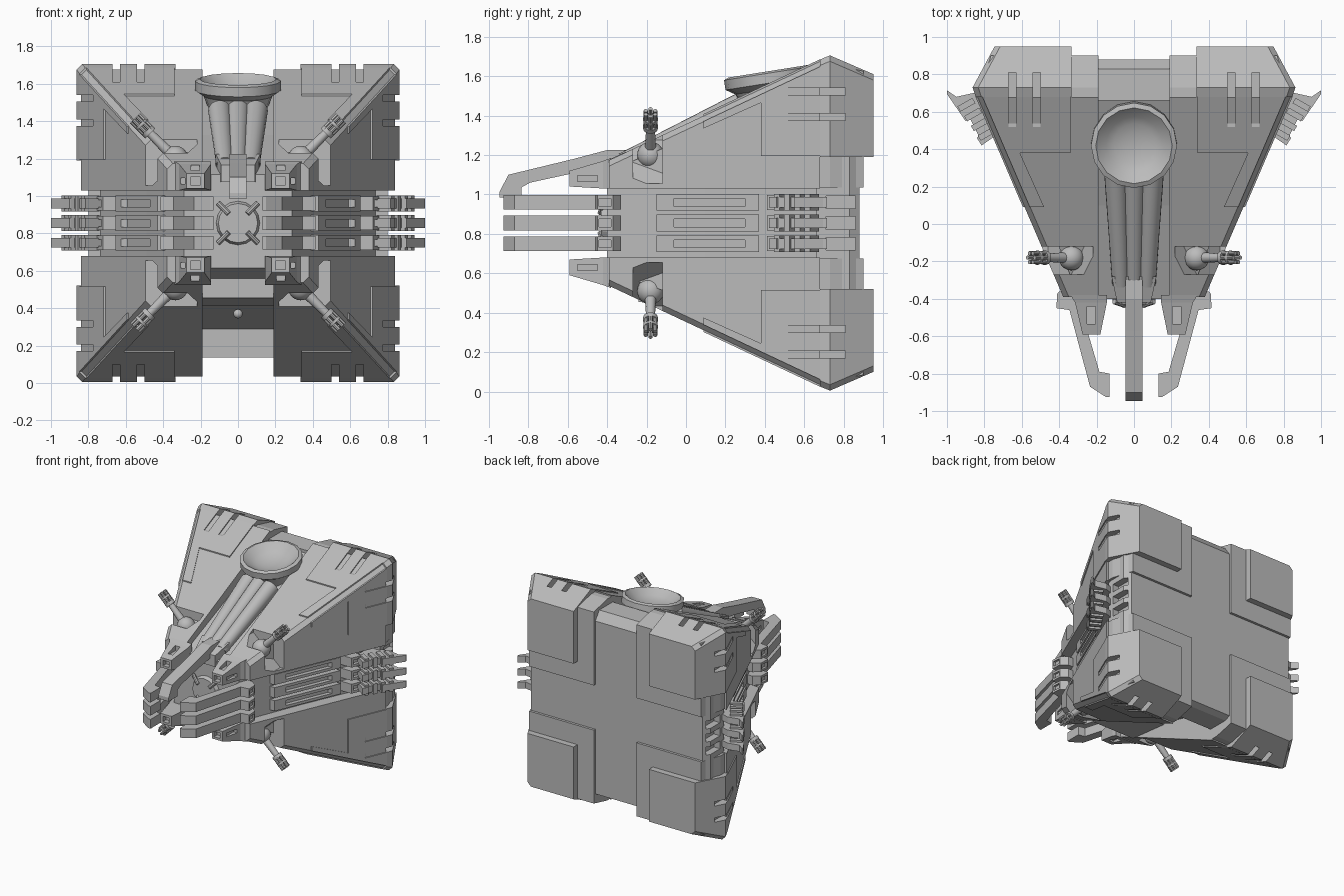
import bpy, bmesh, math
from mathutils import Vector, Matrix

if "Cube" in bpy.data.objects:
    bpy.data.objects.remove(bpy.data.objects["Cube"])

C = 0.855                       # height of the ship's long axis
ROWS = (-0.105, 0.0, 0.105)     # three side rows
grey = bpy.data.materials.new("hull grey")
grey.diffuse_color = (0.5, 0.5, 0.5, 1)
grey.use_nodes = True
grey.node_tree.nodes["Principled BSDF"].inputs["Base Color"].default_value = grey.diffuse_color

def hx(y): return 0.86 - 0.43 * (0.73 - y)    # hull half width
def hz(y): return 0.845 - 0.47 * (0.73 - y)   # hull half height

def make(name, bm, mirror="", cutter=None, smooth=None):
    bmesh.ops.recalc_face_normals(bm, faces=bm.faces)
    me = bpy.data.meshes.new(name)
    bm.to_mesh(me); bm.free()
    me.materials.append(grey)
    ob = bpy.data.objects.new(name, me)
    bpy.context.collection.objects.link(ob)
    ob.location.z = C
    if smooth:
        bpy.context.view_layer.objects.active = ob
        ob.select_set(True)
        bpy.ops.object.shade_smooth_by_angle(angle=math.radians(smooth))
        ob.select_set(False)
    if cutter:
        m = ob.modifiers.new("cut", "BOOLEAN")
        m.operation, m.solver, m.object = "DIFFERENCE", "EXACT", cutter
    if mirror:
        m = ob.modifiers.new("mirror", "MIRROR")
        m.use_axis = ["X" in mirror, False, "Z" in mirror]
        m.use_mirror_merge = False
    return ob

def make_cutter(name, bm):
    ob = make(name, bm)
    ob.hide_render = True
    ob.display_type = "WIRE"
    return ob

def skin(bm, rings):
    """Close a solid over matching rings of points."""
    vs = [[bm.verts.new(p) for p in r] for r in rings]
    n = len(vs[0])
    bm.faces.new(vs[0]); bm.faces.new(vs[-1])
    for a, b in zip(vs, vs[1:]):
        for i in range(n):
            bm.faces.new((a[i], a[(i+1) % n], b[(i+1) % n], b[i]))
    return bm

def loft(bm, sections):         # sections: (y, [(x, z)...])
    return skin(bm, [[(x, y, z) for x, z in p] for y, p in sections])

def rect(x0, x1, z0, z1): return [(x0, z0), (x1, z0), (x1, z1), (x0, z1)]

def box(bm, x0, x1, y0, y1, z0, z1):
    return loft(bm, [(y, rect(x0, x1, z0, z1)) for y in (y0, y1)])

def side_bar(bm, y0, y1, z, h, d0, d1):   # bar following the sloping side
    return loft(bm, [(y, rect(hx(y)+d0, hx(y)+d1, z-h, z+h)) for y in (y0, y1)])

def plan(bm, pts, z0, z1):      # outline in x, y extruded upward
    return skin(bm, [[(x, y, z) for x, y in pts] for z in (z0, z1)])

def rod(bm, a, b, r1, r2, n=16):
    a, b = Vector(a), Vector(b)
    m = Matrix.Translation((a+b)/2) @ (b-a).to_track_quat("Z", "Y").to_matrix().to_4x4()
    bmesh.ops.create_cone(bm, cap_ends=True, segments=n, radius1=r1, radius2=r2,
                          depth=(b-a).length, matrix=m)
    return bm

def corner(x0, z0, x1, z1, c=0.03):
    return [(x0, z0), (x1, z0), (x1, z1-c), (x1-c, z1), (x0, z1)]

# cutter for the edge slots and the turret sockets
bm = bmesh.new()
for u in (0.50, 0.63):
    box(bm, u, u+0.04, 0.51, 0.81, 0.755, 1.1)
    box(bm, 0.77, 1.1, 0.51, 0.81, u+0.02, u+0.055)
slot_cut = make_cutter("edge_slot_cutter", bm)
bm = loft(bmesh.new(), [(y, [(0.46, 0.20), (0.9, 0.20), (0.9, 0.9), (0.22, 0.9), (0.22, 0.42)])
                        for y in (-0.27, -0.12)])
socket_cut = make_cutter("turret_socket_cutter", bm)

# four hull quarters
bm = loft(bmesh.new(), [(y, corner(0.19, 0.175, hx(y), hz(y))) for y in (-0.39, 0.68)])
make("hull_quarter", bm, "XZ", socket_cut)
# stepped back edges of the quarters
bm = loft(bmesh.new(), [(0.68, rect(0.19, 0.82, 0.18, 0.81)), (0.73, rect(0.19, 0.82, 0.18, 0.81)),
                        (0.90, rect(0.19, 0.765, 0.18, 0.77))])
make("rear_step", bm, "XZ", slot_cut)
# heavy rear corner blocks
bm = loft(bmesh.new(), [(0.68, corner(0.335, 0.335, hx(0.68)+.008, hz(0.68)+.008)),
                        (0.73, corner(0.335, 0.335, 0.863, 0.85)),
                        (0.95, corner(0.335, 0.335, 0.745, 0.755))])
make("rear_corner_block", bm, "XZ", slot_cut)
# raised armour plates on the two outer faces of each quarter
out = [(0.34, 0.68), (0.34, 0.38), (0.61, 0.38), (0.48, 0.09), (None, 0.09), (None, 0.68)]
bm = bmesh.new()
skin(bm, [[(u or hx(y)-0.028, y, hz(y)+d) for u, y in out] for d in (-0.01, 0.009)])
make("top_armour", bm, "XZ", slot_cut)
bm = bmesh.new()
skin(bm, [[(hx(y)+d, y, u or hz(y)-0.028) for u, y in out] for d in (-0.01, 0.009)])
make("side_armour", bm, "XZ", slot_cut)

# inner core seen in the trenches, and the cross at the back
bm = loft(bmesh.new(), [(-0.40, rect(-0.29, 0.29, -0.24, 0.26)),
                        (0.10, rect(-0.49, 0.49, -0.42, 0.47)),
                        (0.67, rect(-0.74, 0.74, -0.57, 0.74))])
make("inner_core", bm)
bm = bmesh.new()
for z in ROWS:
    box(bm, 0.745, 1.0, 0.71, 0.86, z-0.032, z+0.032)
vent_cut = make_cutter("vent_cutter", bm)
bm = loft(bmesh.new(), [(0.66, rect(0, 0.80, -0.72, 0.76)), (0.83, rect(0, 0.80, -0.72, 0.76)),
                        (0.88, rect(0, 0.765, -0.70, 0.69))])
make("rear_cross", bm, "X", vent_cut)

# long side panels with slots
cut, bm, small = bmesh.new(), bmesh.new(), bmesh.new()
for z in ROWS:
    side_bar(bm, -0.15, 0.37, z, 0.042, -0.13, -0.05)
    side_bar(cut, -0.06, 0.30, z, 0.02, -0.085, 0.1)
    side_bar(cut, 0.425, 0.485, z, 0.018, -0.03, 0.1)
    side_bar(small, 0.41, 0.50, z, 0.038, -0.13, 0.0)
panel_cut = make_cutter("side_slot_cutter", cut)
make("side_panel", bm, "X", panel_cut)
make("side_panel_end", small, "X", panel_cut)

# side fins with notched teeth
fin = [(0.72, 0.66), (0.86, 0.70), (0.95, 0.68), (1.0, 0.715), (1.0, 0.695),
       (0.90, 0.55), (0.875, 0.56), (0.83, 0.47), (0.84, 0.46), (0.815, 0.42), (0.70, 0.50)]
bm = bmesh.new()
for z in ROWS:
    plan(bm, fin, z-0.026, z+0.026)
    for t in range(4):
        x, y = 0.80 + 0.036*t, 0.455 + 0.052*t
        plan(bm, [(x-0.06, y+0.035), (x+0.02, y-0.01), (x+0.036, y+0.018), (x-0.044, y+0.063)],
             z-0.042, z+0.042)
make("side_fin", bm, "X")

# side mandibles in three rows
jaw = [(0.30, -0.33), (0.36, -0.33), (0.41, -0.37), (0.415, -0.45), (0.345, -0.46), (0.235, -0.87),
       (0.15, -0.925), (0.13, -0.925), (0.13, -0.80), (0.185, -0.79), (0.285, -0.45)]
bm, cut = bmesh.new(), bmesh.new()
for z in ROWS:
    plan(bm, jaw, z-0.037, z+0.037)
    box(cut, 0.395, 0.5, -0.44, -0.38, z-0.02, z+0.02)
make("side_mandible", bm, "X", make_cutter("mandible_slot_cutter", cut))

# top mandible arm
arm = [(-0.945, 0.13), (-0.945, 0.16), (-0.90, 0.245), (-0.57, 0.325), (-0.40, 0.37), (-0.30, 0.37),
       (-0.30, 0.25), (-0.40, 0.28), (-0.56, 0.255), (-0.79, 0.205), (-0.835, 0.18), (-0.835, 0.13)]
make("top_mandible", skin(bmesh.new(), [[(x, y, z) for y, z in arm] for x in (-0.045, 0.045)]))
make("arm_mount", loft(bmesh.new(), [(-0.42, rect(-0.09, 0.09, 0.22, 0.31)),
                                     (-0.28, rect(-0.12, 0.12, 0.22, 0.37))]))

# front pods with slots
bm = loft(bmesh.new(), [(-0.59, rect(0.18, 0.275, 0.185, 0.265)), (-0.42, rect(0.145, 0.315, 0.175, 0.315)),
                        (-0.38, rect(0.145, 0.34, 0.175, 0.33))])
cut = bmesh.new()
box(cut, 0.20, 0.255, -0.7, -0.55, 0.203, 0.247)
box(cut, 0.205, 0.25, -0.535, -0.44, 0.268, 0.5)
box(cut, 0.275, 0.5, -0.55, -0.45, 0.21, 0.24)
make("front_pod", bm, "XZ", make_cutter("pod_slot_cutter", cut))

# round front hatch with four clamps
bm = rod(bmesh.new(), (0, -0.38, 0), (0, -0.43, 0), 0.125, 0.105, 16)
for a in (45, 135, 225, 315):
    c, s = math.cos(math.radians(a)), math.sin(math.radians(a))
    rod(bm, (0.07*c, -0.435, 0.07*s), (0.15*c, -0.415, 0.15*s), 0.014, 0.014, 8)
make("front_hatch", bm)

# ball turrets with barrel clusters
T, D, S = Vector((0.335, -0.18, 0.345)), Vector((1, 0, 1)).normalized(), Vector((1, 0, -1)).normalized()
bm = bmesh.new()
bmesh.ops.create_uvsphere(bm, u_segments=20, v_segments=12, radius=0.068, matrix=Matrix.Translation(T))
make("turret_ball", bm, "XZ", smooth=40)
bm = rod(bmesh.new(), T, T+D*0.20, 0.03, 0.022, 12)
rod(bm, T+D*0.19, T+D*0.215, 0.038, 0.038, 12)
rod(bm, T+D*0.25, T+D*0.265, 0.038, 0.038, 12)
for k in range(6):
    o = S*math.cos(k*math.pi/3)*0.027 + Vector((0, 1, 0))*math.sin(k*math.pi/3)*0.027
    rod(bm, T+D*0.20+o, T+D*0.305+o, 0.011, 0.011, 8)
make("turret_barrel", bm, "XZ", smooth=40)

# three tapered conduits along the top
bm = bmesh.new()
for k in (-1, 0, 1):
    rod(bm, (k*0.098, 0.28, 0.60), (k*0.07, -0.32, 0.31), 0.062, 0.046, 20)
make("top_conduit", bm, smooth=40)

# dish, turned from a profile
prof = [(0.15, -0.17), (0.185, -0.08), (0.23, -0.05), (0.23, 0.0), (0.205, 0.01), (0.15, -0.035),
        (0.11, -0.052), (0.06, -0.064), (0.015, -0.067)]
tilt = Matrix.Translation((0, 0.42, 0.76)) @ Matrix.Rotation(math.radians(9), 4, "X")
n = 16
bm = skin(bmesh.new(), [[tilt @ Vector((r*math.cos(2*math.pi*i/n), r*math.sin(2*math.pi*i/n), h))
                         for i in range(n)] for r, h in prof])
make("dish", bm, smooth=24)

# underside ledge and small sensor
make("belly_ledge", loft(bmesh.new(), [(-0.24, rect(-0.19, 0.19, -0.40, -0.2)),
                                       (0.12, rect(-0.19, 0.19, -0.44, -0.2))]))
bm = bmesh.new()
bmesh.ops.create_uvsphere(bm, u_segments=12, v_segments=8, radius=0.025,
                          matrix=Matrix.Translation((0, 0.24, -0.485)))
make("belly_sensor", bm, smooth=60)
